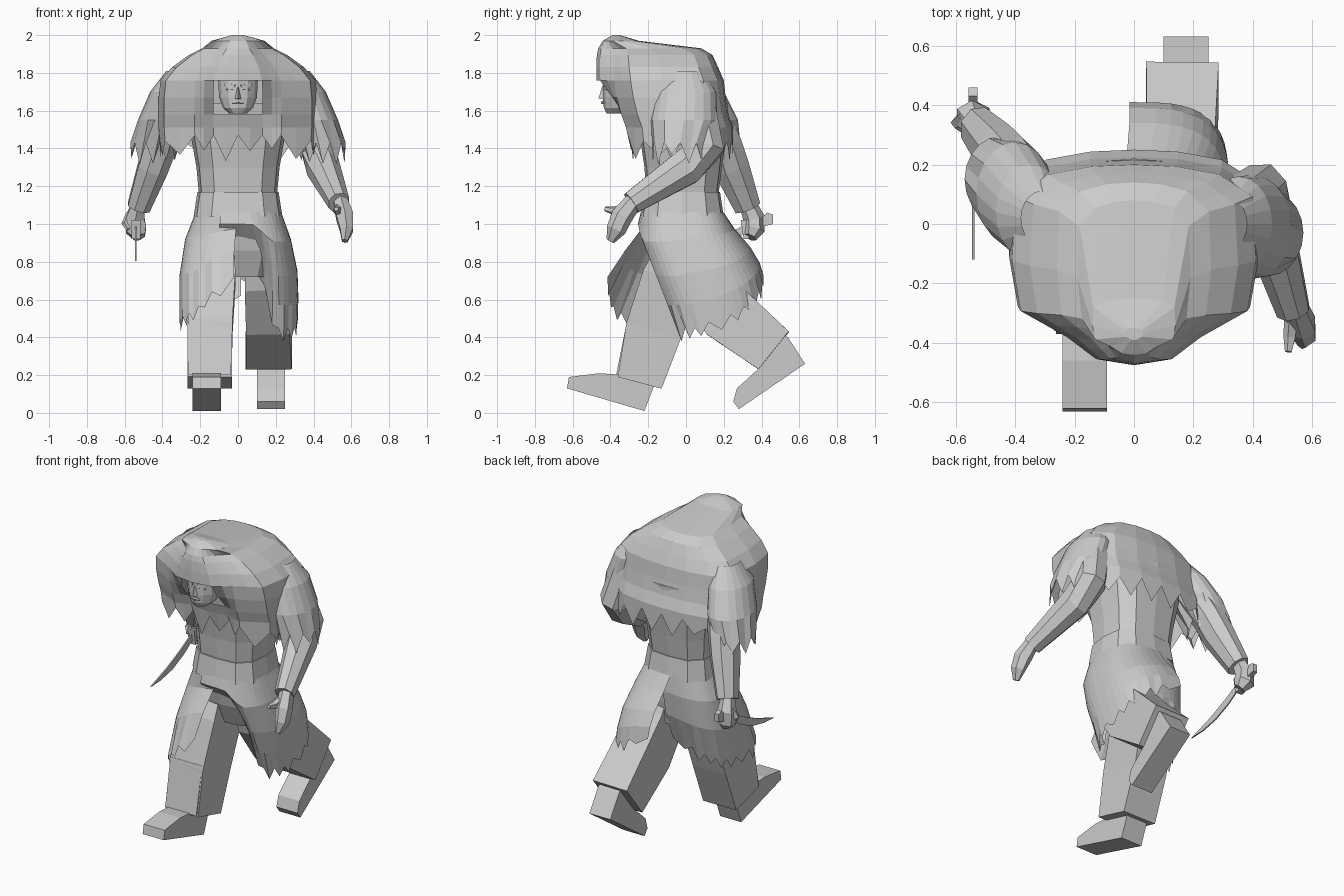
import bpy, bmesh, math, random
from mathutils import Vector

random.seed(4)
if "Cube" in bpy.data.objects:
    bpy.data.objects.remove(bpy.data.objects["Cube"], do_unlink=True)

GREY = (0.6, 0.6, 0.6, 1)
mat = bpy.data.materials.new("plain grey")
mat.use_nodes = True
mat.diffuse_color = GREY
mat.node_tree.nodes["Principled BSDF"].inputs["Base Color"].default_value = GREY


def skin(name, rows, closed=True, cap=True, hole=None):
    """Bridge rows of points with faces; optionally cap ends and drop faces."""
    bm = bmesh.new()
    grid = [[bm.verts.new(p) for p in row] for row in rows]
    n = len(grid[0])
    for a, b in zip(grid, grid[1:]):
        for i in range(n if closed else n - 1):
            j = (i + 1) % n
            bm.faces.new((a[i], a[j], b[j], b[i]))
    if cap:
        bm.faces.new(grid[0])
        bm.faces.new(grid[-1])
    if hole:
        doomed = [f for f in bm.faces if hole(f.calc_center_median())]
        bmesh.ops.delete(bm, geom=doomed, context='FACES')
    bmesh.ops.recalc_face_normals(bm, faces=bm.faces)
    mesh = bpy.data.meshes.new(name)
    bm.to_mesh(mesh)
    bm.free()
    mesh.materials.append(mat)
    ob = bpy.data.objects.new(name, mesh)
    bpy.context.collection.objects.link(ob)


def tube(name, stations, n=8):
    """Closed limb through stations of (x, y, z, half width, half depth)."""
    pts = [Vector(s[:3]) for s in stations]
    rows = []
    for i, s in enumerate(stations):
        d = (pts[min(i + 1, len(pts) - 1)] - pts[max(i - 1, 0)]).normalized()
        ref = Vector((1, 0, 0)) if abs(d.x) < 0.9 else Vector((0, 0, 1))
        u = (ref - d * ref.dot(d)).normalized()
        v = d.cross(u)
        k = 1 / math.cos(math.pi / n)
        angles = [2 * math.pi * (j + 0.5) / n for j in range(n)]
        rows.append([pts[i] + u * s[3] * k * math.cos(a) + v * s[4] * k * math.sin(a)
                     for a in angles])
    skin(name, rows)


def oval(z, cx, cy, rx, ry, n=16):
    return [Vector((cx + rx * math.cos(2 * math.pi * i / n),
                    cy + ry * math.sin(2 * math.pi * i / n), z)) for i in range(n)]


def plan_ring(z, half, front, back, plan, tuck=0):
    """Mirror a half outline of (x share, depth share); tuck pulls the centre in."""
    right = [Vector((x * half, front + t * (back - front) + (tuck if t < .1 else 0), z))
             for x, t in plan]
    left = [Vector((-p.x, p.y, z)) for p in reversed(right[1:-1])]
    return right + left


def refine(ring):
    out = []
    for a, b in zip(ring, ring[1:] + ring[:1]):
        out += [a, (a + b) / 2]
    return out


def fringe(row, deep=0.11):
    for p in row[1::2]:
        p.z -= deep * random.uniform(0.5, 1.1)


def plate(name, profile, x0, x1):
    """Extrude a side outline of (y, z) across x."""
    skin(name, [[Vector((x, y, z)) for y, z in profile] for x in (x0, x1)])


# Torso and belt
BODY = [(0, 0), (.6, .03), (.93, .2), (1, .5), (.93, .8), (.6, .97), (0, 1)]
skin("torso", [plan_ring(*r, BODY) for r in (
    (1.14, .205, -.21, .17), (1.3, .22, -.22, .19),
    (1.5, .255, -.25, .22), (1.64, .26, -.27, .22))])
skin("belt", [plan_ring(*r, BODY) for r in (
    (1.04, .235, -.24, .20), (1.17, .215, -.22, .18))])
skin("hips", [plan_ring(*r, BODY) for r in (
    (.72, .17, -.12, .16), (.86, .22, -.18, .18), (1.05, .22, -.22, .19))])

# Hooded mantle with a face opening and a ragged hem
MANTLE = [(0, 0), (.31, .03), (.55, .14), (.93, .27), (1, .52),
          (.97, .84), (.7, .95), (.35, .99), (0, 1)]
rows = [refine(plan_ring(*r[:4], MANTLE, r[4])) for r in (
    (2.0, .03, -.39, -.35, 0), (1.97, .14, -.44, -.25, 0), (1.93, .19, -.465, .08, 0),
    (1.895, .26, -.472, .14, 0), (1.83, .35, -.475, .17, 0), (1.76, .41, -.475, .20, 0),
    (1.67, .42, -.46, .21, .05), (1.58, .42, -.435, .225, .1),
    (1.51, .42, -.41, .25, .1), (1.47, .415, -.40, .25, .11))]
for p in rows[-1]:
    if abs(p.x) > .25:
        p.z -= .03
fringe(rows[-1], 0.13)
skin("hooded_mantle", rows, cap=False,
     hole=lambda c: c.y < -.3 and 1.58 < c.z < 1.76 and abs(c.x) < .14)
skin("hood_crown", [[p.copy() for p in rows[0]],
                    [Vector((p.x * .3, -.37, 2.0)) for p in rows[0]]], cap=False)

# Ragged shoulder drapes, one swung forward and one swung back
for name, side, shift in (("left_drape", 1, (0, 0, -.01, -.03)),
                          ("right_drape", -1, (.02, .04, .10, .15))):
    sizes = ((1.81, .31, .07, .09), (1.7, .35, .115, .16),
             (1.55, .40, .13, .175), (1.43, .45, .12, .145))
    rows = [oval(z, side * x, dy, rx, ry, 20) for (z, x, rx, ry), dy in zip(sizes, shift)]
    fringe(rows[-1])
    skin(name, rows, cap=False)

# Head and facial features
skin("head", [oval(z, 0, cy, rx, ry, 12) for z, cy, rx, ry in (
    (1.585, -.36, .045, .06), (1.615, -.35, .08, .085), (1.67, -.34, .1, .1),
    (1.76, -.34, .105, .1), (1.84, -.33, .095, .1))])
skin("nose", [[Vector((-.008, -.43, 1.725)), Vector((.008, -.43, 1.725)),
               Vector((0, -.445, 1.725))],
              [Vector((-.02, -.43, 1.66)), Vector((.02, -.43, 1.66)),
               Vector((0, -.463, 1.665))]])
tube("lips", [(-.03, -.432, 1.64, .006, .006), (0, -.442, 1.643, .009, .008),
              (.03, -.432, 1.64, .006, .006)], 6)
for name, s in (("left", 1), ("right", -1)):
    tube(name + "_brow", [(s * .015, -.437, 1.732, .006, .006),
                          (s * .07, -.412, 1.738, .006, .006)], 4)
    tube(name + "_eye", [(s * .022, -.43, 1.712, .006, .006),
                         (s * .06, -.415, 1.712, .006, .006)], 6)

# Arms and hands
tube("left_sleeve", [(.35, .05, 1.65, .1, .1), (.425, .1, 1.4, .09, .1),
                     (.45, .0, 1.3, .085, .095), (.535, -.29, 1.11, .055, .06)])
tube("right_sleeve", [(-.34, .09, 1.65, .1, .1), (-.41, .2, 1.42, .085, .095),
                      (-.45, .24, 1.3, .08, .095), (-.525, .325, 1.09, .06, .07)])
tube("left_hand", [(.54, -.27, 1.13, .035, .04), (.565, -.34, 1.04, .045, .05),
                   (.575, -.37, .97, .035, .045), (.565, -.4, .91, .015, .02)], 6)
tube("left_thumb", [(.53, -.31, 1.08, .02, .025), (.525, -.38, 1.07, .018, .02),
                    (.52, -.43, 1.08, .01, .01)], 5)
tube("right_hand", [(-.53, .33, 1.1, .035, .04), (-.545, .36, 1.03, .05, .05),
                    (-.54, .36, .97, .055, .05), (-.52, .34, .93, .03, .03)], 6)
tube("right_thumb", [(-.57, .36, 1.05, .02, .02), (-.595, .34, 1.0, .018, .018),
                     (-.58, .32, .97, .01, .01)], 5)

# Curved knife
plate("knife_blade", [(.30, .99), (.18, .925), (.05, .865), (-.12, .805),
                      (-.02, .81), (.1, .835), (.22, .89), (.31, .95)], -.545, -.537)
plate("knife_guard", [(.29, 1.02), (.32, 1.02), (.335, .92), (.305, .92)], -.565, -.517)
plate("knife_handle", [(.31, .985), (.39, 1.02), (.43, 1.06), (.46, 1.05),
                       (.46, 1.0), (.42, .99), (.32, .945)], -.556, -.526)

# Trouser legs and boots
tube("right_trouser", [(-.11, -.01, .92, .08, .11), (-.128, -.08, .72, .115, .15),
                       (-.148, -.17, .44, .118, .15), (-.15, -.245, .16, .118, .12)], 4)
tube("left_trouser", [(.13, .0, .9, .09, .11), (.148, .07, .72, .112, .14),
                      (.158, .22, .525, .115, .155), (.163, .465, .33, .122, .128)], 4)
plate("right_shin_flap", [(-.37, .2), (-.31, .5), (-.28, .5), (-.34, .2)], -.262, -.04)
plate("right_boot", [(-.63, .13), (-.62, .19), (-.46, .21), (-.32, .2), (-.27, .3),
                     (-.15, .28), (-.17, .14), (-.22, .01)], -.24, -.09)
plate("left_boot", [(.45, .45), (.54, .4), (.63, .26), (.28, .02), (.25, .06),
                    (.27, .13), (.38, .23), (.36, .33)], .1, .25)


def squared(c):
    return math.copysign(abs(c) ** .72, c)


def skirt(name, a0, a1, n, rings, bottom):
    """Open boxy panel whose hem height follows bottom(u), u from a0 to a1."""
    rows = []
    for drop, cx, cy, rx, ry in rings:
        row = []
        for i in range(n + 1):
            u = i / n
            a = math.radians(a0 + (a1 - a0) * u)
            z = 1.06 + (bottom(u) - 1.06) * drop
            row.append(Vector((cx + rx * squared(math.cos(a)),
                               cy + ry * squared(math.sin(a)), z)))
        rows.append(row)
    fringe(rows[-1], 0.07)
    skin(name, rows, closed=False, cap=False)


def left_hem(u):
    if u < .12:
        return .82
    return max(.45, .82 - 3.2 * (u - .12)) + .5 * max(0, u - .44)


# Split ragged skirt: the left half trails back, the right half swings forward
skirt("left_skirt", -106, 93, 24,
      [(0, 0, -.02, .23, .22), (.25, .01, 0, .27, .255),
       (.55, .02, .075, .295, .265), (.8, .02, .13, .3, .26), (1, .02, .17, .295, .24)],
      left_hem)
skirt("right_skirt", 87, 270, 22,
      [(0, 0, -.02, .225, .215), (.25, -.01, -.015, .27, .22),
       (.6, -.02, -.07, .29, .255), (1, -.02, -.15, .29, .265)],
      lambda u: .62 - .12 * math.sin(math.pi * u) + .5 * max(0, u - .8))
